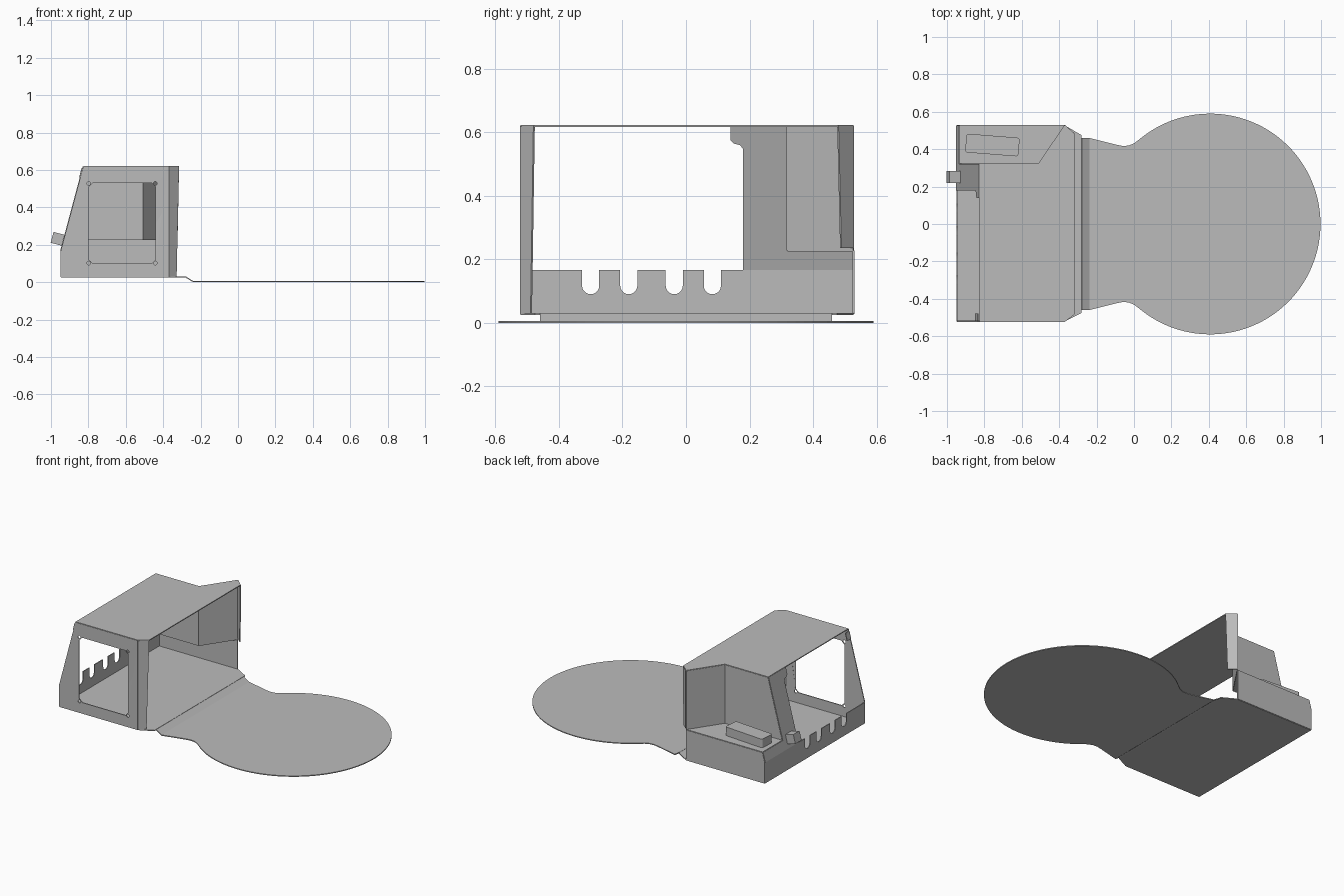
import bpy, bmesh
from math import sin, cos, radians, pi

T = 0.006  # sheet thickness

cube = bpy.data.objects.get("Cube")
if cube:
    bpy.data.objects.remove(cube)

mat = bpy.data.materials.new("sheet_grey")
mat.use_nodes = True
GREY = (0.5, 0.5, 0.5, 1)
mat.diffuse_color = GREY
mat.node_tree.nodes["Principled BSDF"].inputs["Base Color"].default_value = GREY


def add_object(name, bm):
    mesh = bpy.data.meshes.new(name)
    bm.to_mesh(mesh)
    bm.free()
    mesh.materials.append(mat)
    ob = bpy.data.objects.new(name, mesh)
    bpy.context.collection.objects.link(ob)
    return ob


def sheet(name, loops, place):
    """Flat sheet: first loop is the outline, the rest are holes."""
    bm = bmesh.new()
    for loop in loops:
        verts = [bm.verts.new(place(a, b)) for a, b in loop]
        for i, v in enumerate(verts):
            bm.edges.new((v, verts[i - 1]))
    bmesh.ops.triangle_fill(bm, edges=bm.edges[:], use_beauty=True)
    bmesh.ops.recalc_face_normals(bm, faces=bm.faces[:])
    ob = add_object(name, bm)
    mod = ob.modifiers.new("thickness", "SOLIDIFY")
    mod.thickness = T
    mod.offset = 0
    return ob


def folded(name, corners):
    """Flat quad through four 3D corners."""
    bm = bmesh.new()
    bm.faces.new([bm.verts.new(c) for c in corners])
    mod = add_object(name, bm).modifiers.new("thickness", "SOLIDIFY")
    mod.thickness = T
    mod.offset = 0


def block(name, loc, size, rot=(0, 0, 0), bevel=0.0):
    bm = bmesh.new()
    bmesh.ops.create_cube(bm, size=1)
    bmesh.ops.scale(bm, vec=size, verts=bm.verts)
    if bevel:
        upright = [e for e in bm.edges if abs(e.verts[0].co.z - e.verts[1].co.z) > 1e-4]
        bmesh.ops.bevel(bm, geom=upright, offset=bevel, segments=3, profile=0.5, affect="EDGES")
    ob = add_object(name, bm)
    ob.location, ob.rotation_euler = loc, rot


def arc(cx, cy, r, a0, a1, n):
    steps = [radians(a0 + (a1 - a0) * i / n) for i in range(n + 1)]
    return [(cx + r * cos(a), cy + r * sin(a)) for a in steps]


def level(z):
    return lambda x, y: (x, y, z)


def upright(y):
    return lambda x, z: (x, y, z)


def slope_x(z):
    return -0.947 + (z - 0.17) * 0.267


FRONT, BACK, RECESS = -0.52, 0.527, 0.32
LEDGE, TOP, FLOOR = 0.228, 0.619, 0.028

# Floor, ramp and round platform
sheet("floor_plate", [[(-0.947, FRONT), (-0.37, FRONT), (-0.28, -0.475), (-0.28, 0.475),
                       (-0.37, BACK), (-0.947, BACK)]], level(FLOOR))
folded("ramp", [(-0.28, -0.46, FLOOR), (-0.24, -0.46, T / 2),
                (-0.24, 0.46, T / 2), (-0.28, 0.46, FLOOR)])
neck = [(-0.24, 0.46), (-0.1, 0.425), (-0.06, 0.417), (-0.03, 0.419), (0.0, 0.431)]
disc = arc(0.407, 0, 0.59, 130, -130, 80)
sheet("round_platform", [neck + disc + [(x, -y) for x, y in reversed(neck)]], level(T / 2))

# Front wall with window and corner screw holes
wx0, wx1, wz0, wz1, cut = -0.8, -0.44, 0.1, 0.53, 0.022
window = [(wx0 + cut, wz0), (wx1 - cut, wz0), (wx1, wz0 + cut), (wx1, wz1 - cut),
          (wx1 - cut, wz1), (wx0 + cut, wz1), (wx0, wz1 - cut), (wx0, wz0 + cut)]
holes = [arc(x, z, 0.01, 0, 330, 11) for x in (wx0 + 0.002, wx1 - 0.002) for z in (wz0 + 0.002, wz1 - 0.002)]
outline = [(-0.947, FLOOR), (-0.37, FLOOR), (-0.37, TOP), (slope_x(TOP), TOP), (-0.947, 0.17)]
sheet("front_wall", [outline, window] + holes, upright(FRONT))
folded("front_flange", [(-0.37, FRONT, FLOOR), (-0.33, -0.487, FLOOR),
                        (-0.317, -0.478, TOP), (-0.37, FRONT, TOP)])

# Side wall with cable slots
top = 0.166
profile = [(FRONT, FLOOR), (FRONT, top)]
for y in (-0.3, -0.18, -0.037, 0.083):
    profile += [(y - 0.027, top)] + arc(y, 0.117, 0.027, 180, 360, 10) + [(y + 0.027, top)]
profile += [(BACK, top), (BACK, FLOOR)]
sheet("slotted_side_wall", [profile], lambda y, z: (-0.947, y, z))

# Sloped side panel with its rounded upper corner
panel = [(BACK, top), (BACK, LEDGE), (RECESS, LEDGE), (RECESS, TOP), (0.14, TOP)]
panel += [(0.14, 0.575), (0.15, 0.565), (0.17, 0.56), (0.18, 0.547), (0.18, top)]
sheet("sloped_side_panel", [panel], lambda y, z: (slope_x(z), y, z))

# Back wall, recess and ledge
sheet("back_wall", [[(-0.947, FLOOR), (-0.37, FLOOR), (-0.37, LEDGE),
                     (slope_x(LEDGE), LEDGE), (-0.947, 0.17)]], upright(BACK))
sheet("recess_wall", [[(slope_x(LEDGE), LEDGE), (-0.51, LEDGE), (-0.51, TOP),
                       (slope_x(TOP), TOP)]], upright(RECESS))
folded("recess_diagonal_wall", [(-0.51, RECESS, LEDGE), (-0.37, BACK, LEDGE),
                                (-0.37, BACK, TOP), (-0.51, RECESS, TOP)])
folded("back_flange", [(-0.37, BACK, LEDGE + 0.008), (-0.325, 0.487, LEDGE + 0.008),
                       (-0.317, 0.478, TOP), (-0.37, BACK, TOP)])
sheet("recess_ledge", [[(slope_x(LEDGE), RECESS), (-0.51, RECESS), (-0.37, BACK),
                        (slope_x(LEDGE), BACK)]], level(LEDGE))

# Roof
sheet("roof", [[(slope_x(TOP), FRONT), (-0.37, FRONT), (-0.316, -0.478), (-0.316, 0.478),
                (-0.37, BACK), (-0.51, RECESS), (slope_x(TOP), RECESS)]], level(TOP))

# Fittings
block("power_unit", (-0.757, 0.422, 0.258), (0.285, 0.1, 0.06), (0, 0, radians(-4.5)), 0.012)
block("side_connector", (-0.965, 0.252, 0.232), (0.06, 0.065, 0.06), (0, pi / 12, 0))
block("corner_tab", (-0.84, -0.498, 0.585), (0.006, 0.04, 0.05), (0, pi / 12, 0))
